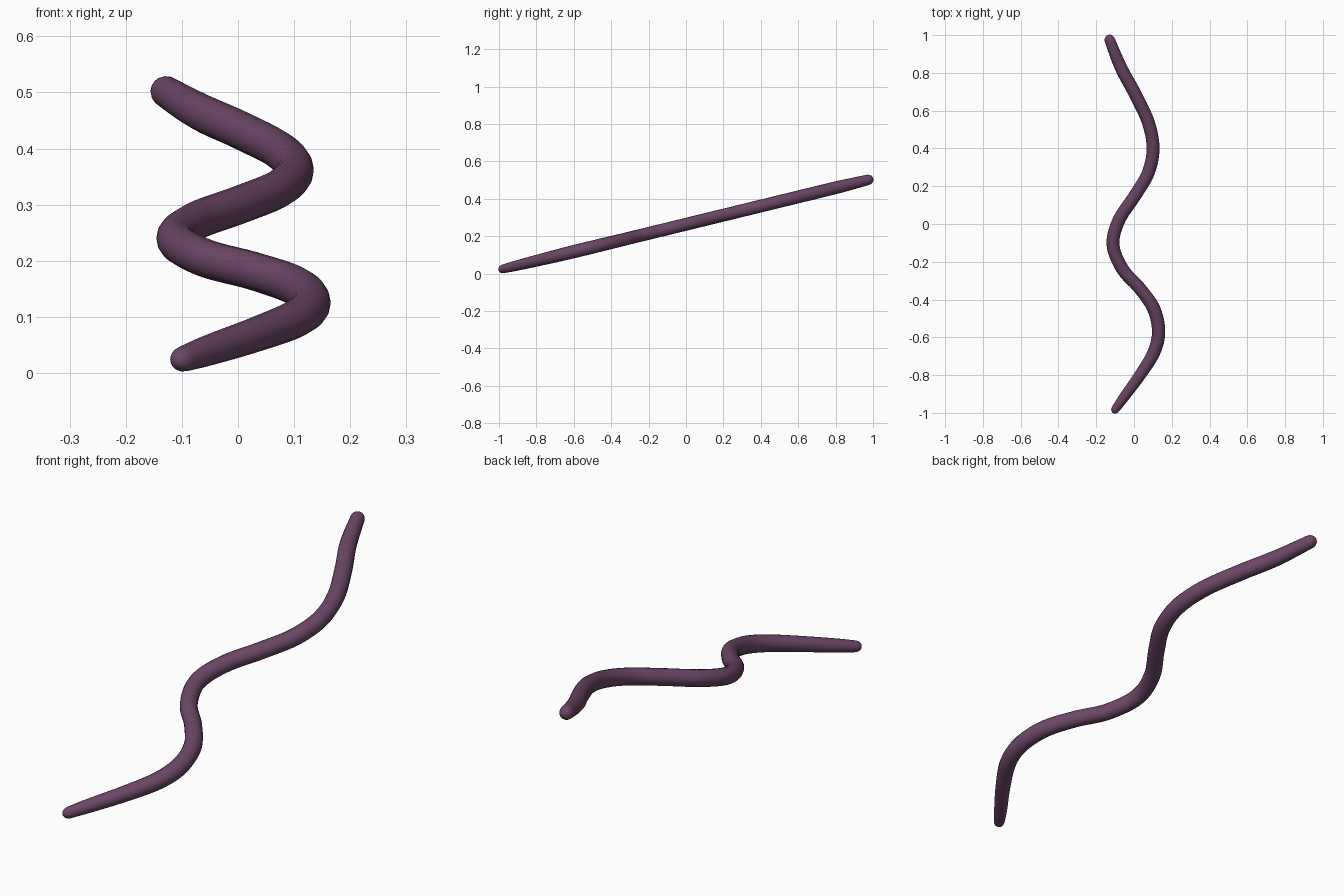
import bpy
import bmesh
import math
from mathutils import Vector

cube = bpy.data.objects.get("Cube")
if cube:
    bpy.data.objects.remove(cube, do_unlink=True)

SIDES = 16
STEPS = 10
SLOPE = 0.244
MID_HEIGHT = 0.264

# Centre line seen from above, with the body radius at each point: x, y, radius
SPINE = [
    (-0.112, -1.00, 0.021), (-0.055, -0.92, 0.027), (0.032, -0.80, 0.031),
    (0.105, -0.68, 0.034), (0.130, -0.57, 0.035), (0.105, -0.45, 0.035),
    (0.030, -0.34, 0.034), (-0.060, -0.24, 0.034), (-0.111, -0.11, 0.034),
    (-0.080, 0.02, 0.034), (0.005, 0.15, 0.034), (0.075, 0.27, 0.034),
    (0.101, 0.40, 0.034), (0.075, 0.54, 0.034), (0.005, 0.69, 0.034),
    (-0.070, 0.83, 0.033), (-0.139, 1.00, 0.027),
]


def smooth_spine(points):
    """Catmull-Rom samples through the points."""
    pts = [Vector(p) for p in points]
    pts = [2 * pts[0] - pts[1]] + pts + [2 * pts[-1] - pts[-2]]
    out = []
    for a, b, c, d in zip(pts, pts[1:], pts[2:], pts[3:]):
        for i in range(STEPS):
            t = i / STEPS
            out.append(b + (c - a) * t / 2 + (a * 2 - b * 5 + c * 4 - d) * t**2 / 2
                       + (b * 3 - a - c * 3 + d) * t**3 / 2)
    return out + [pts[-2]]


# Lay the centre line on a sloping plane
samples = smooth_spine(SPINE)
path = [Vector((s.x, s.y, MID_HEIGHT + SLOPE * s.y)) for s in samples]
radii = [s.z for s in samples]
normal = Vector((0, -SLOPE, 1)).normalized()

# Distance along the body, used to round both ends
lengths = [0.0]
for p, q in zip(path, path[1:]):
    lengths.append(lengths[-1] + (q - p).length)


def rounded(radius, distance):
    cap = radius * 1.1
    if distance >= cap:
        return radius
    return radius * math.sqrt(max(0, 1 - (1 - distance / cap) ** 2))


# Extra stations near the ends give clean domes
total = lengths[-1]
dome = [0.045 * (1 - math.cos(math.pi / 2 * i / 7)) for i in range(1, 7)]
stations = dome + [d for d in lengths if 0.045 < d < total - 0.045]
stations += [total - d for d in reversed(dome)]


def at(distance):
    i = max(k for k in range(len(path) - 1) if lengths[k] <= distance)
    t = (distance - lengths[i]) / (lengths[i + 1] - lengths[i])
    return path[i].lerp(path[i + 1], t), radii[i] + (radii[i + 1] - radii[i]) * t


# Skin the body with rings and closed tips
bm = bmesh.new()
rings = []
for d in stations:
    point, radius = at(d)
    tangent = at(min(d + 0.01, total))[0] - at(max(d - 0.01, 0))[0]
    side = tangent.normalized().cross(normal)
    r = rounded(radius, min(d, total - d))
    rings.append([bm.verts.new(point + r * (math.cos(a) * side + math.sin(a) * normal))
                  for a in (2 * math.pi * k / SIDES for k in range(SIDES))])
for low, high in zip(rings, rings[1:]):
    for k in range(SIDES):
        n = (k + 1) % SIDES
        bm.faces.new((low[k], low[n], high[n], high[k]))
for ring, tip in ((rings[0], path[0]), (rings[-1], path[-1])):
    v = bm.verts.new(tip)
    for k in range(SIDES):
        bm.faces.new((ring[k], ring[(k + 1) % SIDES], v))
bmesh.ops.recalc_face_normals(bm, faces=bm.faces)
for f in bm.faces:
    f.smooth = True

mesh = bpy.data.meshes.new("worm_body")
bm.to_mesh(mesh)
bm.free()
body = bpy.data.objects.new("worm_body", mesh)
bpy.context.collection.objects.link(body)

# Dusky purple skin
color = (0.15, 0.062, 0.135, 1)
skin = bpy.data.materials.new("purple_skin")
skin.use_nodes = True
skin.diffuse_color = color
shader = skin.node_tree.nodes["Principled BSDF"]
shader.inputs["Base Color"].default_value = color
shader.inputs["Roughness"].default_value = 0.6
mesh.materials.append(skin)
